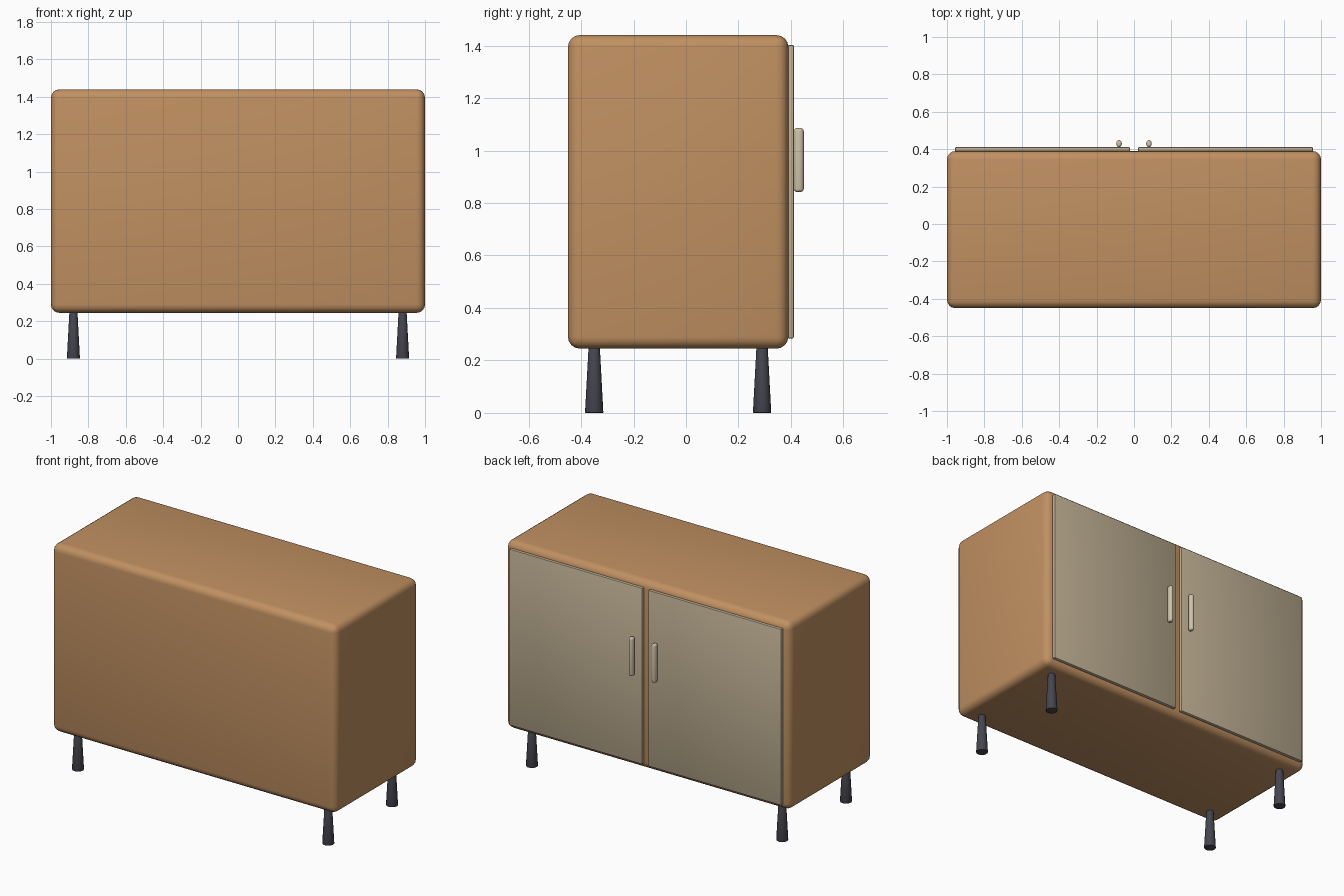
import bpy, math

if "Cube" in bpy.data.objects:
    bpy.data.objects.remove(bpy.data.objects["Cube"])


def material(name, rgb):
    m = bpy.data.materials.new(name)
    m.diffuse_color = (*rgb, 1)
    m.use_nodes = True
    m.node_tree.nodes["Principled BSDF"].inputs["Base Color"].default_value = m.diffuse_color
    return m


wood = material("wood", (0.53, 0.28, 0.12))
cream = material("cream", (0.52, 0.43, 0.29))
metal = material("handle_cream", (0.62, 0.54, 0.40))
dark = material("dark_leg", (0.06, 0.06, 0.08))


def finish(obj, name, mat, bevel, segments, angle=35):
    obj.name = name
    obj.data.materials.append(mat)
    if bevel:
        mod = obj.modifiers.new("rounded_edges", 'BEVEL')
        mod.width = bevel
        mod.segments = segments
        mod.limit_method = 'ANGLE'
        bpy.ops.object.modifier_apply(modifier=mod.name)
    bpy.ops.object.shade_smooth_by_angle(angle=math.radians(angle))
    return obj


def box(name, low, high, mat, bevel, segments):
    bpy.ops.mesh.primitive_cube_add(
        size=1, location=[(a + b) / 2 for a, b in zip(low, high)])
    obj = bpy.context.object
    obj.scale = [b - a for a, b in zip(low, high)]
    bpy.ops.object.transform_apply(location=False, rotation=False, scale=True)
    return finish(obj, name, mat, bevel, segments)


# Rounded cabinet body
box("cabinet_body", (-1, -0.45, 0.245), (1, 0.39, 1.44), wood, 0.045, 4)

for side, s in (("left", -1), ("right", 1)):
    # Thin door panel on the rear (+y) face
    x0, x1 = sorted((s * 0.021, s * 0.957))
    box(side + "_door", (x0, 0.388, 0.283), (x1, 0.411, 1.403), cream, 0.006, 2)

    # Upright pull handle, slightly oval, with rounded ends
    bpy.ops.mesh.primitive_cylinder_add(
        vertices=20, radius=1, depth=1, location=(s * 0.08, 0.43, 0.964))
    handle = bpy.context.object
    handle.scale = (0.015, 0.019, 0.243)
    bpy.ops.object.transform_apply(location=False, rotation=False, scale=True)
    finish(handle, side + "_handle", metal, 0.011, 4)

    # Tapered legs, narrower at the top
    for end, y in (("front", -0.35), ("back", 0.29)):
        bpy.ops.mesh.primitive_cone_add(
            vertices=24, radius1=0.035, radius2=0.021, depth=0.26,
            location=(s * 0.88, y, 0.13))
        finish(bpy.context.object, f"{end}_{side}_leg", dark, 0.003, 2)
